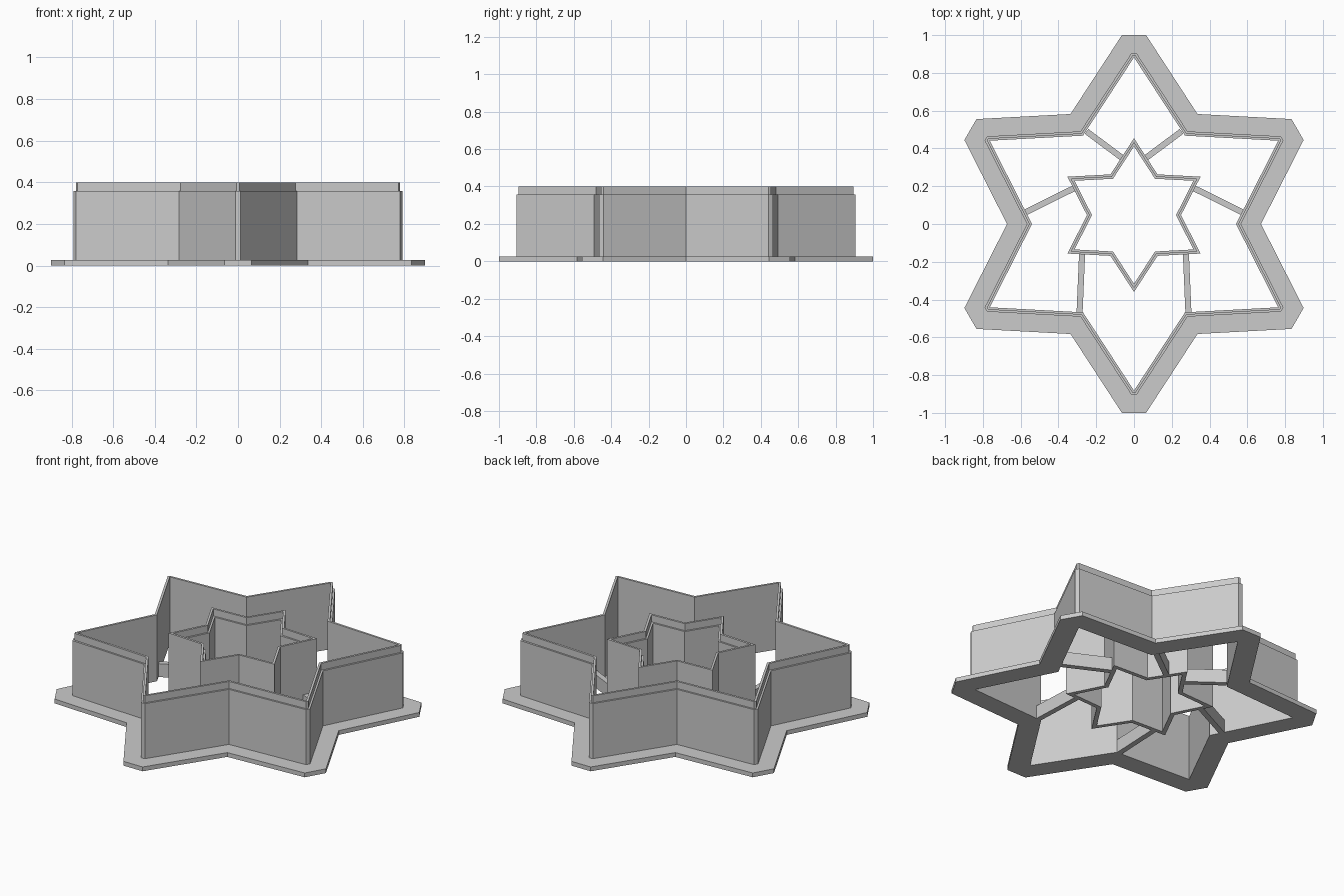
import bpy, bmesh
from math import radians, sin, cos
from mathutils import Vector

cube = bpy.data.objects.get("Cube")
if cube:
    bpy.data.objects.remove(cube)

# Single plain grey plastic
grey = bpy.data.materials.new("grey_plastic")
grey.use_nodes = True
colour = (0.6, 0.6, 0.6, 1)
grey.diffuse_color = colour
grey.node_tree.nodes["Principled BSDF"].inputs["Base Color"].default_value = colour

FLANGE_TOP, STEP, TOP = 0.026, 0.358, 0.4
WALL, LIP, FLANGE = 0.0237, 0.013, 0.118
CENTRE_Y = 0.047


def finish(bm, name):
    bmesh.ops.remove_doubles(bm, verts=bm.verts, dist=1e-5)
    bmesh.ops.recalc_face_normals(bm, faces=bm.faces)
    mesh = bpy.data.meshes.new(name)
    bm.to_mesh(mesh)
    bm.free()
    mesh.materials.append(grey)
    obj = bpy.data.objects.new(name, mesh)
    bpy.context.collection.objects.link(obj)
    return obj


def star(tip, valley, offset):
    """Six-pointed outline moved sideways by offset; outward tips are cut square."""
    edge = Vector((valley * sin(radians(30)), valley * cos(radians(30)) - tip))
    normal = Vector((-edge.y, edge.x)).normalized()
    if offset >= 0:
        tip_r = tip + offset
        half = offset * (1 - normal.y) / normal.x
    else:
        tip_r, half = tip + offset / normal.y, 0
    valley_r = valley + offset / normal.dot(Vector((sin(radians(30)), cos(radians(30)))))
    points = []
    for i in range(6):
        a = radians(60 * i)
        out, side = Vector((sin(a), cos(a))), Vector((cos(a), -sin(a)))
        b = a + radians(30)
        points += [out * tip_r - side * half, out * tip_r + side * half,
                   Vector((sin(b), cos(b))) * valley_r]
    return points


def star_sweep(name, tip, valley, profile, y=0):
    """Carry a closed (offset, height) profile around a star."""
    bm = bmesh.new()
    loops = [[bm.verts.new((p.x, p.y + y, z)) for p in star(tip, valley, d)]
             for d, z in profile]
    for k, low in enumerate(loops):
        high = loops[(k + 1) % len(loops)]
        for i in range(len(low)):
            j = (i + 1) % len(low)
            bm.faces.new((low[i], low[j], high[j], high[i]))
    return finish(bm, name)


# Outer cutting wall with grip flange and stepped edge
star_sweep("outer_cutter", 0.882, 0.54, [
    (0, 0), (FLANGE, 0), (FLANGE, FLANGE_TOP), (WALL, FLANGE_TOP),
    (WALL, STEP), (LIP, STEP), (LIP, TOP), (0, TOP)])

# Inner cutting wall, stepped on its inside
star_sweep("inner_cutter", 0.407, 0.249, [
    (0, 0), (0, TOP), (-LIP, TOP), (-LIP, STEP), (-WALL, STEP), (-WALL, 0)], CENTRE_Y)


# Low bars joining the two walls
def strut(name, start, end, width=0.032, height=0.08):
    a, b = Vector(start), Vector(end)
    along = (b - a).normalized()
    a, b = a - along * 0.01, b + along * 0.008
    side = Vector((-along.y, along.x)) * width / 2
    bm = bmesh.new()
    base = bm.faces.new([bm.verts.new((p.x, p.y, 0))
                         for p in (a - side, b - side, b + side, a + side)])
    top = bmesh.ops.extrude_face_region(bm, geom=[base])["geom"]
    bmesh.ops.translate(bm, vec=(0, 0, height),
                        verts=[v for v in top if isinstance(v, bmesh.types.BMVert)])
    finish(bm, name)


STRUTS = {
    "back": ((0.243, 0.484), (0.066, 0.352)),
    "middle": ((0.572, 0.063), (0.32, 0.188)),
    "front": ((0.288, -0.466), (0.275, -0.162)),
}
for label, (start, end) in STRUTS.items():
    for hand, s in (("left", 1), ("right", -1)):
        strut(f"{label}_strut_{hand}", (s * start[0], start[1]), (s * end[0], end[1]))
